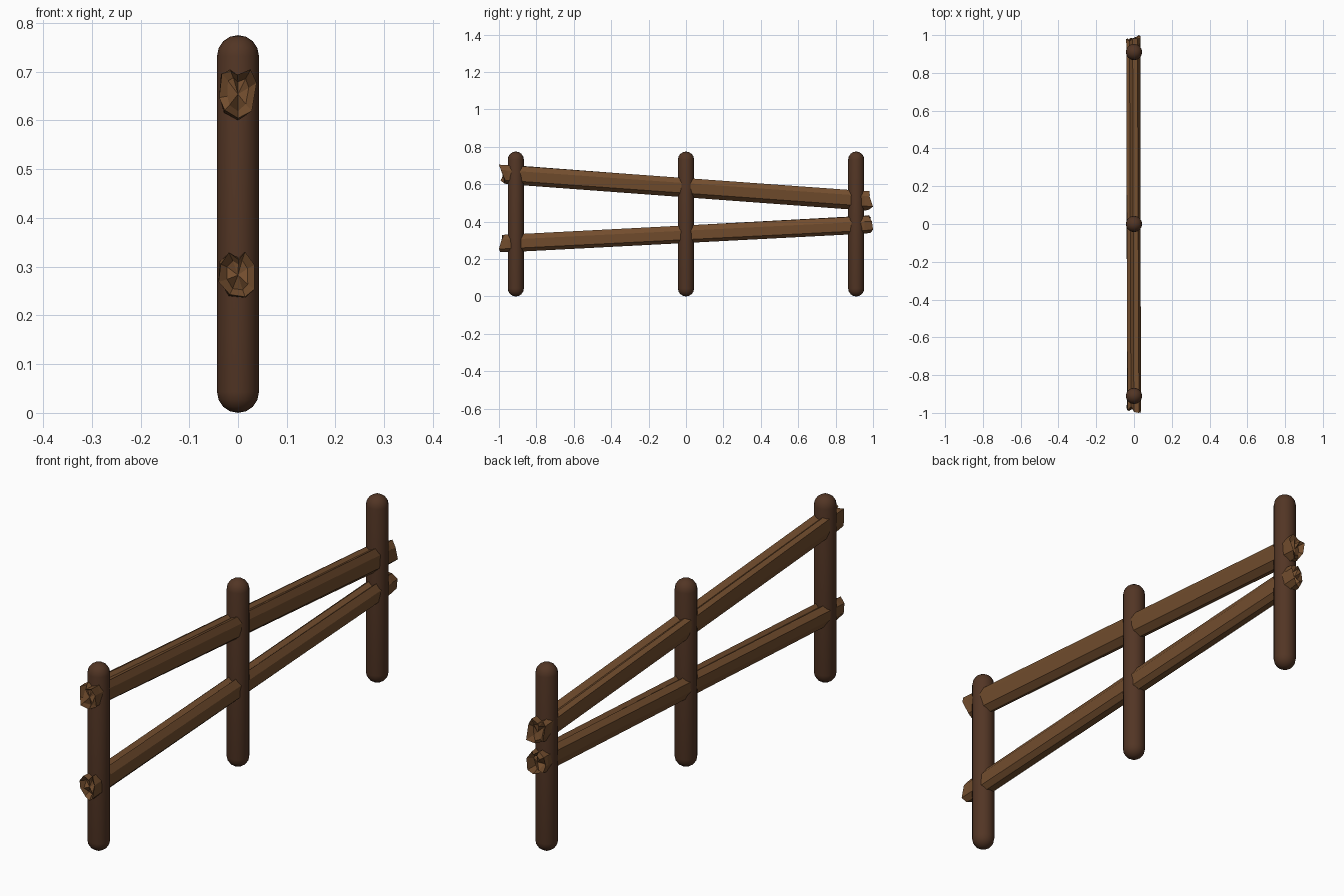
import bpy, bmesh, math, random

if "Cube" in bpy.data.objects:
    bpy.data.objects.remove(bpy.data.objects["Cube"])

random.seed(4)


def material(name, color):
    m = bpy.data.materials.new(name)
    m.diffuse_color = color
    m.use_nodes = True
    m.node_tree.nodes["Principled BSDF"].inputs["Base Color"].default_value = m.diffuse_color
    return m


POST_MAT = material("dark_wood", (0.085, 0.036, 0.018, 1))
RAIL_MAT = material("split_wood", (0.17, 0.075, 0.027, 1))


def finish(bm, name, mat):
    bmesh.ops.recalc_face_normals(bm, faces=bm.faces)
    me = bpy.data.meshes.new(name)
    bm.to_mesh(me)
    bm.free()
    me.materials.append(mat)
    ob = bpy.data.objects.new(name, me)
    bpy.context.collection.objects.link(ob)
    return ob


def bridge(bm, rings):
    for a, b in zip(rings, rings[1:]):
        for i in range(len(a)):
            j = (i + 1) % len(a)
            bm.faces.new((a[i], a[j], b[j], b[i]))


def fan(bm, ring, tip):
    for i in range(len(ring)):
        bm.faces.new((ring[i], ring[(i + 1) % len(ring)], tip))


def post(name, y, radius=0.043, height=0.775, sides=16, steps=4):
    # Round pole with a domed cap at both ends
    bm = bmesh.new()
    arc = [math.pi / 2 * k / steps for k in range(1, steps + 1)]
    profile = [(radius * math.sin(a), radius * (1 - math.cos(a))) for a in arc]
    profile += [(r, height - z) for r, z in reversed(profile)]
    rings = []
    for r, z in profile:
        rings.append([bm.verts.new((r * math.cos(t), y + r * math.sin(t), z))
                      for t in (2 * math.pi * k / sides for k in range(sides))])
    bridge(bm, rings)
    fan(bm, rings[0], bm.verts.new((0, y, 0)))
    fan(bm, rings[-1], bm.verts.new((0, y, height)))
    ob = finish(bm, name, POST_MAT)
    bpy.context.view_layer.objects.active = ob
    ob.select_set(True)
    bpy.ops.object.shade_smooth_by_angle(angle=math.radians(40))
    ob.select_set(False)


def rail(name, section, mid_z, slope, twist):
    # Split log: straight faceted body with hollow, splintered ends
    bm = bmesh.new()

    def vert(x, z, y):
        a = twist * y
        x, z = x * math.cos(a) - z * math.sin(a), x * math.sin(a) + z * math.cos(a)
        return bm.verts.new((max(-0.043, min(0.041, x)), y, mid_z + slope * y + z))

    n = len(section)
    ends = {}
    for s in (-1, 1):
        body = [vert(x, z, s * 0.955) for x, z in section]
        rim, inner = [], []
        peak = random.randrange(n)
        for i, (x, z) in enumerate(section):
            f = random.uniform(0.9, 1.08)
            y = 1.0 if i == peak else random.uniform(0.965, 0.995)
            rim.append(vert(x * f, z * f, s * y))
            inner.append(vert(x * 0.6, z * 0.65, s * random.uniform(0.955, 0.985)))
        ends[s] = (body, rim, inner)
        fan(bm, inner, vert(0, 0, s * 0.97))
    bridge(bm, list(reversed(ends[-1])) + list(ends[1]))
    finish(bm, name, RAIL_MAT)


# Three upright posts
for label, y in (("front_post", -0.91), ("middle_post", 0.0), ("back_post", 0.91)):
    post(label, y)

# Two slanting rails, (x, z) cross-sections
rail("upper_rail",
     [(-0.038, 0.040), (-0.020, 0.050), (-0.004, 0.040), (0.022, 0.051), (0.035, 0.024),
      (0.029, -0.030), (0.004, -0.052), (-0.026, -0.038), (-0.036, -0.010)],
     0.582, -0.074, 0.08)
rail("lower_rail",
     [(-0.036, 0.028), (-0.014, 0.046), (0.004, 0.034), (0.018, 0.046), (0.034, 0.018),
      (0.031, -0.030), (0.012, -0.048), (-0.022, -0.042), (-0.038, -0.010)],
     0.334, 0.053, -0.08)
